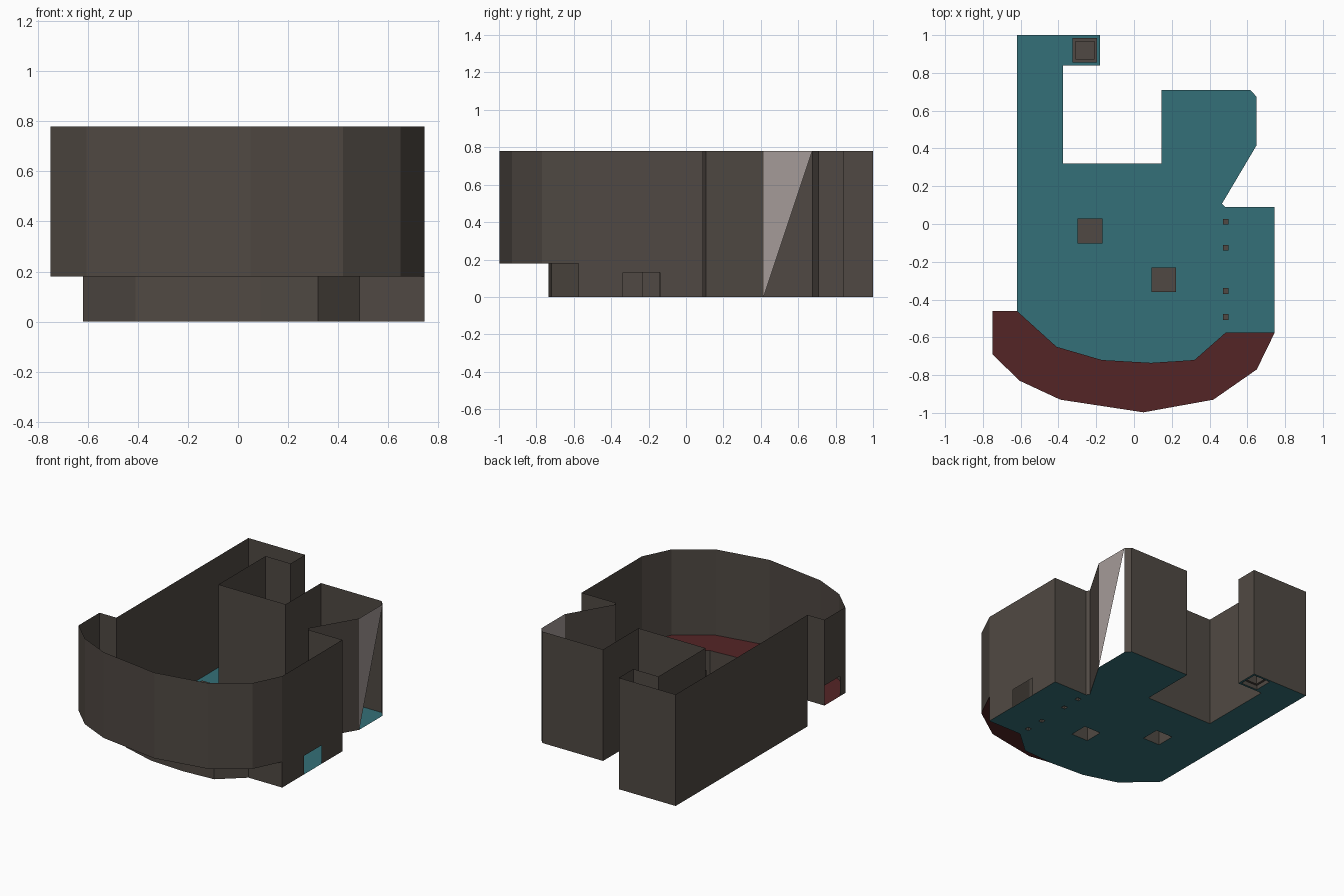
import bpy, bmesh

if "Cube" in bpy.data.objects:
    bpy.data.objects.remove(bpy.data.objects["Cube"])


def material(name, rgb):
    lin = [(c / 255 / 12.92) if c / 255 <= 0.04045 else ((c / 255 + 0.055) / 1.055) ** 2.4 for c in rgb]
    m = bpy.data.materials.new(name)
    m.diffuse_color = (*lin, 1)
    m.use_nodes = True
    m.node_tree.nodes["Principled BSDF"].inputs["Base Color"].default_value = m.diffuse_color
    return m


BROWN = material("wall brown", (80, 73, 67))
TEAL = material("floor teal", (52, 112, 120))
RED = material("ledge red", (84, 37, 38))
GREY = material("pale grey", (165, 155, 152))
TOP, STEP = 0.78, 0.18


def finish(name, bm, mat):
    me = bpy.data.meshes.new(name)
    bm.to_mesh(me)
    bm.free()
    me.materials.append(mat)
    ob = bpy.data.objects.new(name, me)
    bpy.context.collection.objects.link(ob)
    return ob


def quads(name, faces, mat):
    bm = bmesh.new()
    for f in faces:
        bm.faces.new([bm.verts.new(p) for p in f])
    bmesh.ops.remove_doubles(bm, verts=bm.verts, dist=1e-5)
    return finish(name, bm, mat)


def panel(p, q, z0, z1):
    return [(*p, z0), (*q, z0), (*q, z1), (*p, z1)]


def walls(name, path, z0, z1):
    return quads(name, [panel(a, b, z0, z1) for a, b in zip(path, path[1:])], BROWN)


def wall_with_opening(name, p, q, z0, z1, a, b, h):
    """Wall from p to q with an opening at its foot, from fraction a to b."""
    at = lambda t: (p[0] + (q[0] - p[0]) * t, p[1] + (q[1] - p[1]) * t)
    parts = [panel(at(a), at(b), z0 + h, z1)]
    if a > 0:
        parts.append(panel(p, at(a), z0, z1))
    if b < 1:
        parts.append(panel(at(b), q, z0, z1))
    return quads(name, parts, BROWN)


def slab(name, loops, z, mat):
    """Flat filled outline; further loops are holes."""
    bm = bmesh.new()
    for loop in loops:
        vs = [bm.verts.new((x, y, z)) for x, y in loop]
        for i, v in enumerate(vs):
            bm.edges.new((vs[i - 1], v))
    bmesh.ops.triangle_fill(bm, edges=bm.edges[:], use_beauty=True, use_dissolve=False, normal=(0, 0, 1))
    for f in bm.faces:
        f.normal_update()
        if f.normal.z < 0:
            f.normal_flip()
    return finish(name, bm, mat)


def rect(x, y, s):
    return [(x - s, y - s), (x + s, y - s), (x + s, y + s), (x - s, y + s)]


def pillar(name, x, y, tiers):
    """Hollow box open at the floor; tiers are (half size, height)."""
    faces, z = [], 0
    for i, (s, h) in enumerate(tiers):
        r = rect(x, y, s)
        faces += [panel(r[k], r[(k + 1) % 4], z, h) for k in range(4)]
        if i + 1 < len(tiers):
            n = rect(x, y, tiers[i + 1][0])
            for k in range(4):
                j = (k + 1) % 4
                faces.append([(*r[k], h), (*r[j], h), (*n[j], h), (*n[k], h)])
        else:
            faces.append([(*p, h) for p in r])
        z = h
    quads(name, faces, BROWN)


# Plan outlines, counter-clockwise
step_edge = [(-0.62, -0.46), (-0.41, -0.65), (-0.17, -0.72), (0.09, -0.735),
             (0.32, -0.72), (0.485, -0.575), (0.745, -0.575)]
bay = [(-0.75, -0.69), (-0.605, -0.83), (-0.39, -0.93), (0.05, -0.997),
       (0.42, -0.93), (0.65, -0.77), (0.745, -0.575)]
right_nook = [(0.745, 0.09), (0.482, 0.09), (0.466, 0.108), (0.648, 0.415)]
back = [(0.648, 0.675), (0.615, 0.71), (0.145, 0.71), (0.145, 0.32), (-0.375, 0.32),
        (-0.375, 0.84), (-0.18, 0.84), (-0.18, 1.0), (-0.62, 1.0), (-0.62, -0.46)]

# Pillars, stepped base and small posts
pillars = [(-0.233, -0.037, [(0.066, 0.24)]), (0.158, -0.296, [(0.065, 0.24)]),
           (-0.26, 0.92, [(0.065, 0.03), (0.05, 0.1)])]
pillars += [(0.485, y, [(0.015, 0.13)]) for y in (0.012, -0.126, -0.355, -0.492)]
for i, (x, y, tiers) in enumerate(pillars):
    pillar(f"pillar_{i + 1}", x, y, tiers)

# Main floor with pillar holes, and raised bay floor
slab("main_floor", [step_edge + right_nook + back[:-1]]
     + [rect(x, y, t[0][0]) for x, y, t in pillars], 0, TEAL)
slab("raised_bay_floor", [[(-0.75, -0.46)] + bay + step_edge[-2::-1]], STEP, RED)

# Walls
walls("step_riser", step_edge, 0, STEP)
walls("bay_wall", bay, STEP, TOP)
walls("bay_return_wall", [(-0.62, -0.46), (-0.75, -0.46)], STEP, TOP)
wall_with_opening("bay_left_wall", (-0.75, -0.46), (-0.75, -0.69), STEP, TOP, 0, 0.74, 0.14)
wall_with_opening("right_wall", (0.745, -0.575), (0.745, 0.09), 0, TOP, 0.36, 0.655, 0.13)
walls("right_nook_wall", right_nook, 0, TOP)
walls("back_wall", back, 0, TOP)

# Pale half panel beside the gap
quads("half_panel", [[(0.648, 0.415, 0), (0.648, 0.675, TOP), (0.648, 0.415, TOP)]], GREY)
